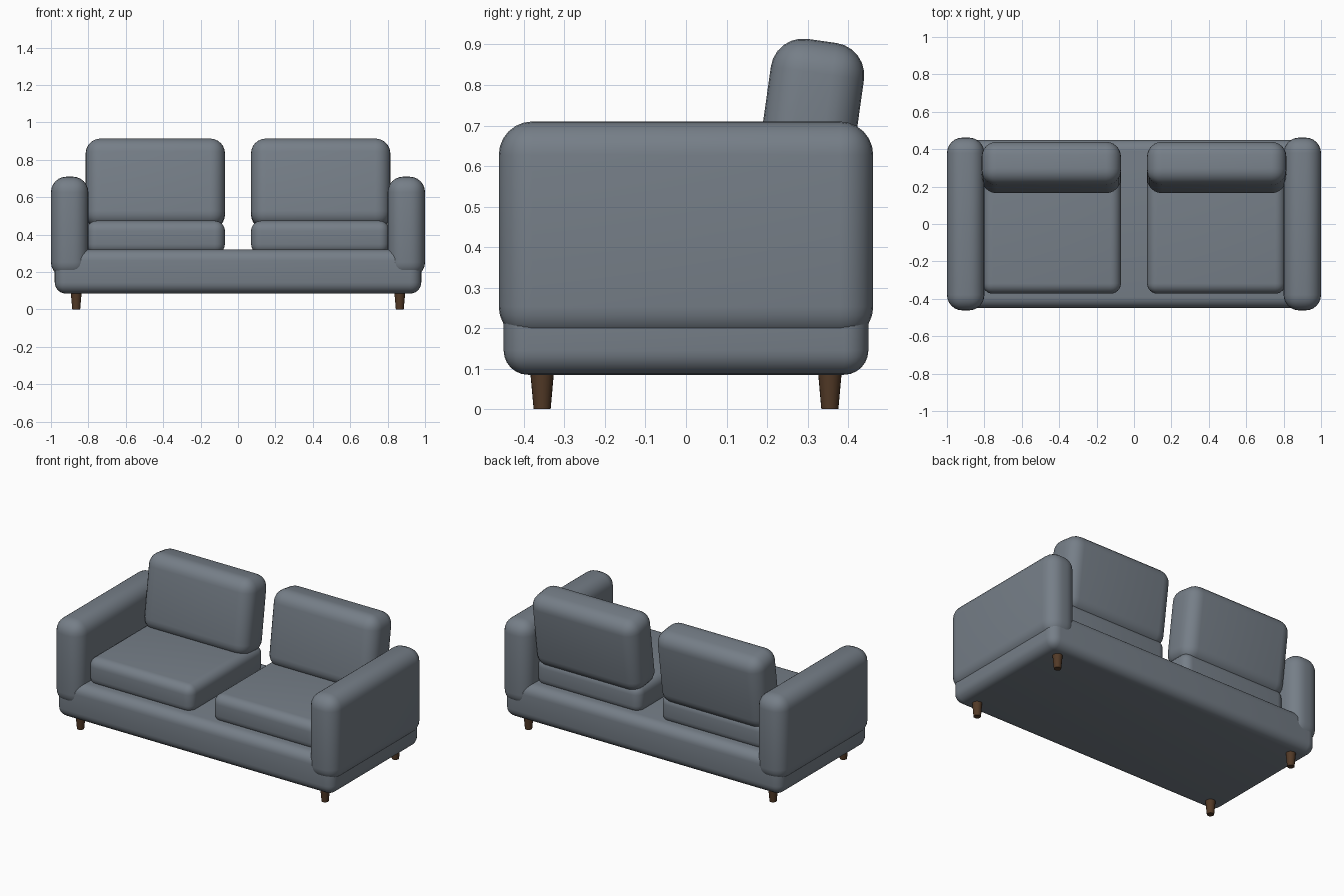
import bpy
import math

cube = bpy.data.objects.get("Cube")
if cube:
    bpy.data.objects.remove(cube, do_unlink=True)


def make_material(name, colour):
    mat = bpy.data.materials.new(name)
    mat.use_nodes = True
    mat.diffuse_color = colour
    mat.node_tree.nodes["Principled BSDF"].inputs["Base Color"].default_value = colour
    return mat


fabric = make_material("grey blue fabric", (0.18, 0.21, 0.245, 1))
wood = make_material("dark brown wood", (0.085, 0.042, 0.02, 1))


def finish(obj, name, mat):
    obj.name = name
    obj.data.materials.append(mat)
    bpy.ops.object.shade_smooth_by_angle(angle=math.radians(40))


def padded_box(name, centre, size, radius, lean=0):
    """Upholstered block with rounded edges, leaning back by an angle."""
    bpy.ops.mesh.primitive_cube_add(size=1, location=centre)
    obj = bpy.context.object
    obj.scale = size
    bpy.ops.object.transform_apply(location=False, rotation=False, scale=True)
    bevel = obj.modifiers.new("rounding", "BEVEL")
    bevel.width = radius
    bevel.segments = 6
    bpy.ops.object.modifier_apply(modifier=bevel.name)
    obj.rotation_euler.x = -lean
    finish(obj, name, fabric)


# Wide base
padded_box("base", (0, 0, 0.203), (1.96, 0.9, 0.236), 0.06)

for side, label in ((1, "left"), (-1, "right")):
    # Arm, seat cushion and leaning back cushion
    padded_box(label + "_arm", (side * 0.9, 0, 0.44), (0.2, 0.924, 0.54), 0.083)
    padded_box(label + "_seat_cushion", (side * 0.44, 0, 0.385), (0.74, 0.745, 0.18), 0.055)
    padded_box(label + "_back_cushion", (side * 0.442, 0.302, 0.671),
               (0.745, 0.232, 0.48), 0.08, math.radians(8))
    # Tapered legs
    for y, end in ((-0.355, "front"), (0.355, "back")):
        bpy.ops.mesh.primitive_cone_add(vertices=20, radius1=0.021, radius2=0.03,
                                        depth=0.1, location=(side * 0.865, y, 0.05))
        finish(bpy.context.object, f"{end}_{label}_leg", wood)
